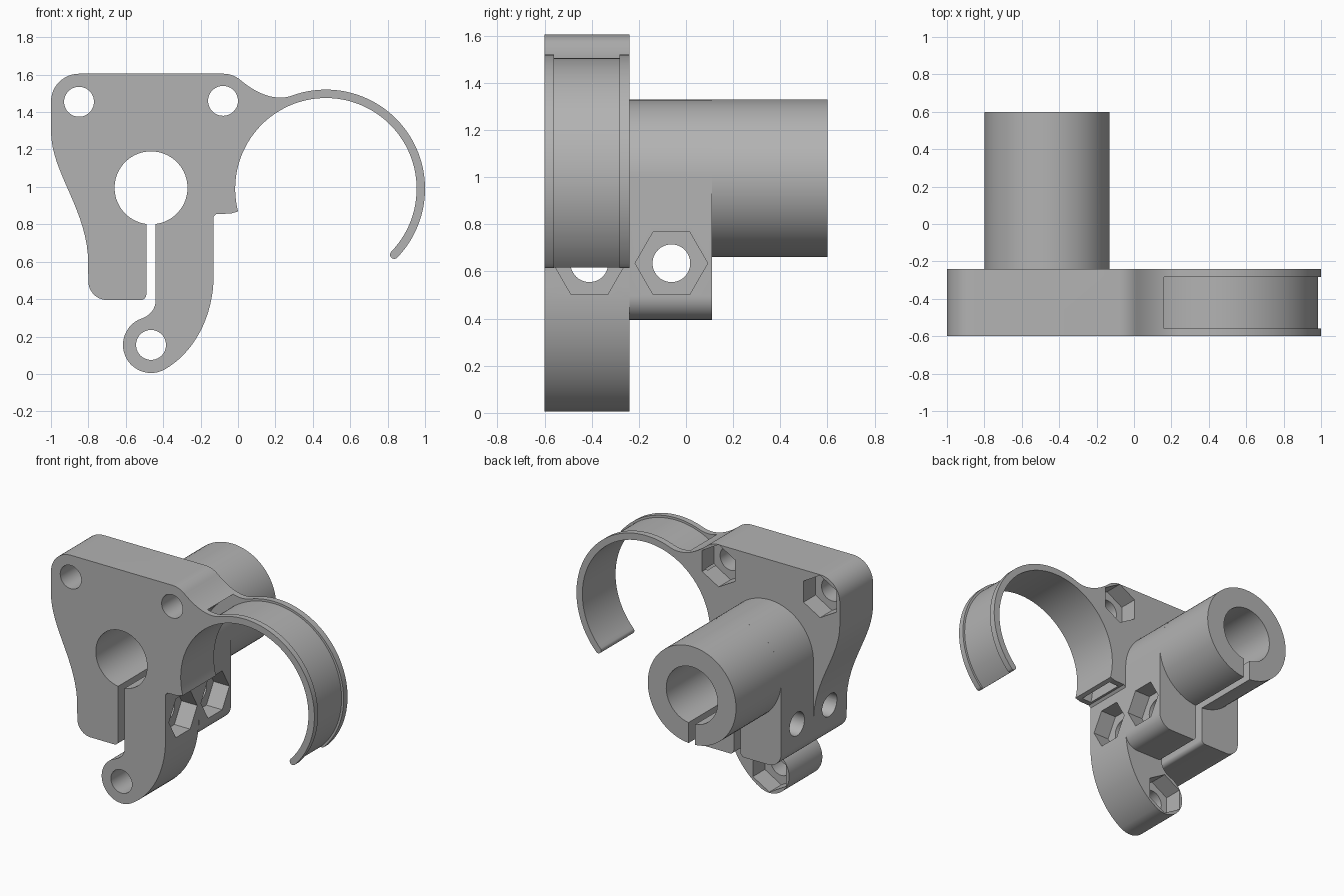
import bpy
import bmesh
from math import sin, cos, radians, degrees, asin

if "Cube" in bpy.data.objects:
    bpy.data.objects.remove(bpy.data.objects["Cube"], do_unlink=True)

grey = bpy.data.materials.new("plain grey")
grey.use_nodes = True
grey.diffuse_color = (0.45, 0.45, 0.45, 1)
grey.node_tree.nodes["Principled BSDF"].inputs["Base Color"].default_value = (0.45, 0.45, 0.45, 1)


def arc(c, r, a0, a1, n=12):
    """Points on a circle from angle a0 to a1 in degrees."""
    steps = [radians(a0 + (a1 - a0) * i / n) for i in range(n + 1)]
    return [(c[0] + r * cos(a), c[1] + r * sin(a)) for a in steps]


def bezier(p0, p1, p2, p3, n=16):
    """Inner points of a cubic curve, without its two ends."""
    out = []
    for i in range(1, n):
        t = i / n
        w = ((1 - t) ** 3, 3 * t * (1 - t) ** 2, 3 * t * t * (1 - t), t ** 3)
        out.append(tuple(sum(k * p[j] for k, p in zip(w, (p0, p1, p2, p3))) for j in (0, 1)))
    return out


def prism(name, pts, start, end, axis="y"):
    """Extrude a closed profile: (x, z) along y, or (y, z) along x."""
    bm = bmesh.new()

    def place(p, d):
        return (p[0], d, p[1]) if axis == "y" else (d, p[0], p[1])

    rings = [[bm.verts.new(place(p, d)) for p in pts] for d in (start, end)]
    bm.faces.new(rings[0])
    bm.faces.new(rings[1][::-1])
    for i in range(len(pts)):
        j = (i + 1) % len(pts)
        bm.faces.new((rings[0][i], rings[1][i], rings[1][j], rings[0][j]))
    bmesh.ops.recalc_face_normals(bm, faces=bm.faces)
    mesh = bpy.data.meshes.new(name)
    bm.to_mesh(mesh)
    bm.free()
    mesh.materials.append(grey)
    ob = bpy.data.objects.new(name, mesh)
    bpy.context.collection.objects.link(ob)
    return ob


def activate(ob):
    bpy.ops.object.select_all(action="DESELECT")
    ob.select_set(True)
    bpy.context.view_layer.objects.active = ob


def carve(ob, cutter):
    cutter.hide_render = True
    mod = ob.modifiers.new("cut", "BOOLEAN")
    mod.operation, mod.solver, mod.object = "DIFFERENCE", "EXACT", cutter
    activate(ob)
    bpy.ops.object.modifier_apply(modifier=mod.name)
    bpy.data.objects.remove(cutter, do_unlink=True)


# Shared dimensions
FRONT, BACK, CLAMP_END, TUBE_END = -0.6, -0.24, 0.11, 0.6
BORE, BORE_R, TUBE_R = (-0.465, 0.995), 0.195, 0.335
SLOT_L, SLOT_R, JAW_Z = -0.49, -0.44, 0.395
HOOK, HOOK_IN, HOOK_OUT = (0.47, 0.99), 0.485, 0.53
CORNER_L, CORNER_R, FOOT = (-0.85, 1.455), (-0.08, 1.46), (-0.465, 0.155)
HOLE_R = 0.08

gap = degrees(asin(0.025 / BORE_R))
bore_arc = arc(BORE, BORE_R, 270 - gap, gap - 90, 64)
left_jaw = (arc((-0.7, JAW_Z + 0.1), 0.1, 180, 270)
            + arc((SLOT_L - 0.03, JAW_Z + 0.03), 0.03, -90, 0, 6))

# Mounting plate and hook share one outline
lower_edge = arc(FOOT, 0.15, 107, 299, 40)
outline = arc(CORNER_L, 0.15, 90, 180)
outline += [(-1, 1.3)] + bezier((-1, 1.3), (-1, 1.07), (-0.8, 0.88), (-0.8, 0.58))
outline += left_jaw + bore_arc
outline += arc((-0.54, JAW_Z), 0.1, 0, -73)[:-1] + lower_edge
outline += bezier(lower_edge[-1], (-0.24, 0.11), (-0.13, 0.3), (-0.13, 0.53))
outline += [(-0.13, 0.53), (-0.13, 0.84), (-0.115, 0.855), (-0.04, 0.857)]
outline += arc(HOOK, HOOK_IN, 194.5, -44, 96)
tip = arc(HOOK, (HOOK_IN + HOOK_OUT) / 2, -44, -44, 1)[0]
outline += arc(tip, (HOOK_OUT - HOOK_IN) / 2, 136, 316, 10)[1:-1]
rim = arc(HOOK, HOOK_OUT, -44, 110, 72)
shoulder = arc(CORNER_R, 0.145, 50, 90)
outline += rim + bezier(rim[-1], (0.2, 1.456), (0.1, 1.498), shoulder[0]) + shoulder
plate = prism("mounting_plate_with_hook", outline, FRONT, BACK)

# Split clamp block behind the plate
block = arc(BORE, TUBE_R, 0, 180, 48) + left_jaw + bore_arc
block += arc((SLOT_R + 0.03, JAW_Z + 0.03), 0.03, 180, 270, 6)
block += arc((-0.23, JAW_Z + 0.1), 0.1, -90, 0)
clamp = prism("clamp_block", block, BACK, CLAMP_END)

# Split rear tube
gap_out = degrees(asin(0.025 / TUBE_R))
ring = arc(BORE, TUBE_R, gap_out - 90, 270 - gap_out, 72) + bore_arc
tube = prism("rear_tube", ring, CLAMP_END, TUBE_END)

# Screw holes with hexagonal nut pockets in the back of the plate
for centre in (CORNER_L, CORNER_R, FOOT):
    carve(plate, prism("cutter", arc(centre, HOLE_R, 0, 352.5, 47), -0.8, 0))
    carve(plate, prism("cutter", arc(centre, 0.145, 30, 330, 5), BACK - 0.13, 0))

# Clamp bolt holes with nut pockets on the hook side
for part, y in ((plate, -0.41), (clamp, -0.062)):
    carve(part, prism("cutter", arc((y, 0.635), HOLE_R, 0, 352.5, 47), -1.2, 0.2, "x"))
    carve(part, prism("cutter", arc((y, 0.635), 0.154, 0, 300, 5), -0.25, 0.1, "x"))

# Strap channel: a groove round the hook that tunnels through the plate
channel = arc(HOOK, 0.515, 203, -52, 96) + arc(HOOK, 0.585, -52, 203, 96)
carve(plate, prism("cutter", channel, -0.56, -0.283))

for part in (plate, clamp, tube):
    activate(part)
    bpy.ops.object.shade_smooth_by_angle(angle=radians(30))
